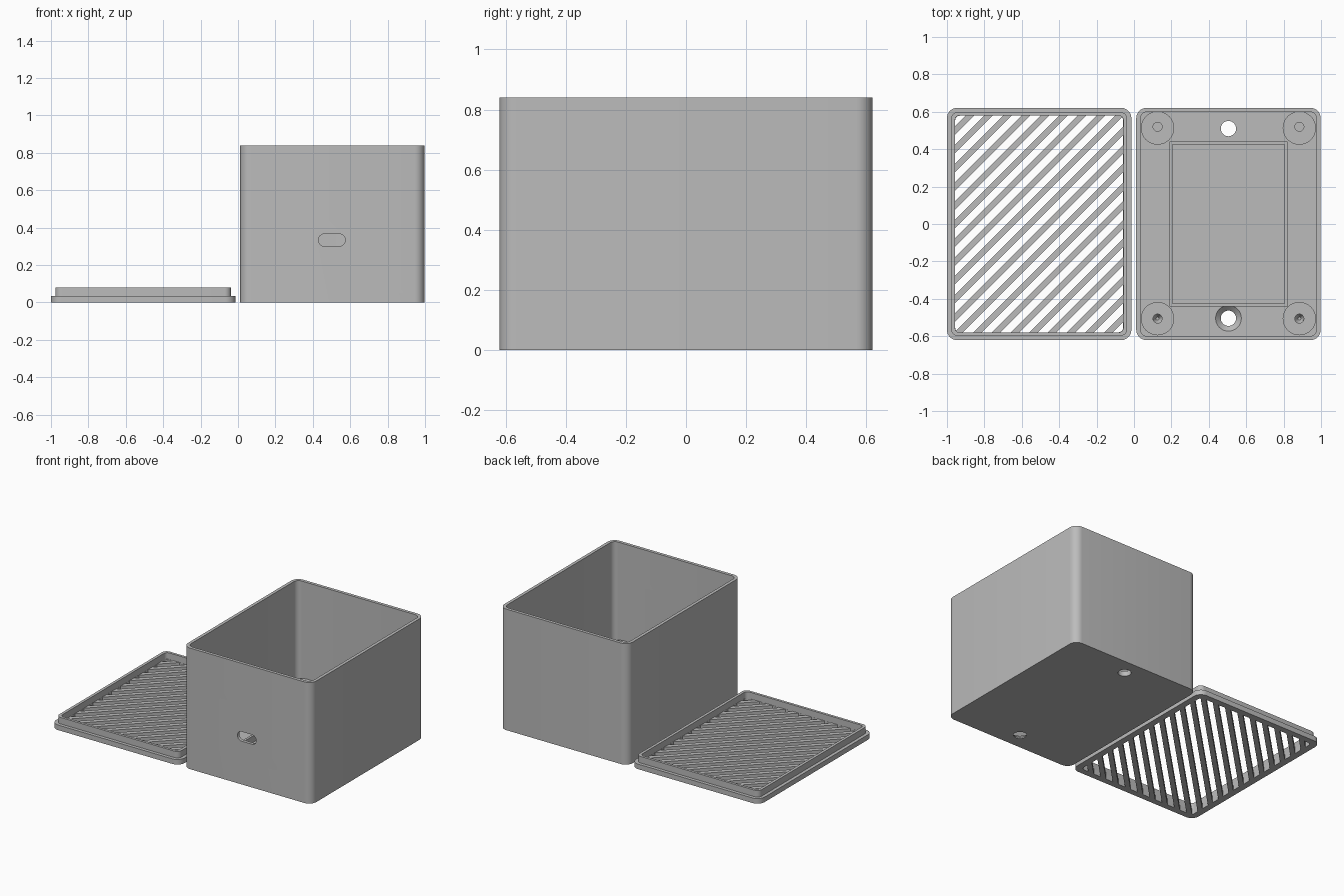
import bpy, bmesh, math
from mathutils import Matrix, Vector

if "Cube" in bpy.data.objects:
    bpy.data.objects.remove(bpy.data.objects["Cube"])

grey = bpy.data.materials.new("light grey plastic")
grey.diffuse_color = (0.5, 0.5, 0.5, 1)
grey.use_nodes = True
grey.node_tree.nodes["Principled BSDF"].inputs["Base Color"].default_value = grey.diffuse_color


def add(name, bm):
    bmesh.ops.recalc_face_normals(bm, faces=bm.faces[:])
    me = bpy.data.meshes.new(name)
    bm.to_mesh(me)
    bm.free()
    ob = bpy.data.objects.new(name, me)
    bpy.context.collection.objects.link(ob)
    me.materials.append(grey)
    return ob


def prism(name, pts, z0, z1):
    bm = bmesh.new()
    f = bm.faces.new([bm.verts.new((x, y, z0)) for x, y in pts])
    r = bmesh.ops.extrude_face_region(bm, geom=[f])
    top = [v for v in r["geom"] if isinstance(v, bmesh.types.BMVert)]
    bmesh.ops.translate(bm, verts=top, vec=(0, 0, z1 - z0))
    return add(name, bm)


def rounded(cx, cy, hx, hy, r, n=8):
    pts = []
    for q, (sx, sy) in enumerate([(1, 1), (-1, 1), (-1, -1), (1, -1)]):
        for i in range(n + 1):
            a = math.pi / 2 * (q + i / n)
            pts.append((cx + sx * (hx - r) + r * math.cos(a),
                        cy + sy * (hy - r) + r * math.sin(a)))
    return pts


def cone(name, x, y, z0, z1, r0, r1, n=32):
    bm = bmesh.new()
    bmesh.ops.create_cone(bm, cap_ends=True, segments=n, radius1=r0, radius2=r1,
                          depth=z1 - z0, matrix=Matrix.Translation((x, y, (z0 + z1) / 2)))
    return add(name, bm)


def combine(ob, other, op="DIFFERENCE"):
    m = ob.modifiers.new("cut", "BOOLEAN")
    m.operation, m.object, m.solver = op, other, "EXACT"
    bpy.context.view_layer.objects.active = ob
    bpy.ops.object.modifier_apply(modifier=m.name)
    bpy.data.objects.remove(other)


def smooth(ob):
    bpy.ops.object.select_all(action="DESELECT")
    ob.select_set(True)
    bpy.context.view_layer.objects.active = ob
    bpy.ops.object.shade_smooth_by_angle(angle=math.radians(30))


# Box shell
CX, HX, HY, FLOOR, H = 0.505, 0.493, 0.621, 0.035, 0.84
box = prism("box", rounded(CX, 0, HX, HY, 0.055), 0, H)
combine(box, prism("cavity", rounded(CX, 0, HX - 0.022, HY - 0.022, 0.035), FLOOR, H + 0.1))

# Corner standoffs: flat-bottomed holes at the back, drilled points at the front
for sx in (-1, 1):
    x = CX + sx * 0.379
    for y, hy in ((0.513, 0.52), (-0.506, -0.506)):
        post = cone("standoff", x, y, FLOOR - 0.01, 0.17, 0.089, 0.089)
        combine(post, cone("hole", x, hy, 0.09, 0.2, 0.024, 0.024))
        if y < 0:
            combine(post, cone("tip", x, hy, 0.06, 0.0901, 0.008, 0.0239))
        smooth(post)

# Mounting holes in the floor, the front one countersunk
for y in (0.51, -0.504):
    combine(box, cone("screw_hole", CX, y, -0.1, 0.1, 0.041, 0.041))
combine(box, cone("countersink", CX, -0.504, 0.008, FLOOR + 0.001, 0.041, 0.07))

# Cable slot in the front wall
slot = prism("slot", rounded(0, 0, 0.072, 0.033, 0.0329), -0.1, 0.1)
slot.data.transform(Matrix.Translation((0.502, -HY, 0.333)) @ Matrix.Rotation(math.pi / 2, 4, "X"))
combine(box, slot)
smooth(box)

# Low ridge framing the tray on the floor
tray = prism("tray_ridge", [(0.19, -0.44), (0.82, -0.44), (0.82, 0.442), (0.19, 0.442)], FLOOR - 0.01, 0.08)
combine(tray, prism("tray_gap", [(0.206, -0.424), (0.804, -0.424), (0.804, 0.426), (0.206, 0.426)], 0, 0.2))

# Lid: plate with a raised lip
LX = -0.507
lid = prism("lid", rounded(LX, 0, HX, HY, 0.055), 0, 0.035)
combine(lid, prism("lip", rounded(LX, 0, HX - 0.023, HY - 0.023, 0.035), 0.02, 0.08), "UNION")
combine(lid, prism("lip_gap", rounded(LX, 0, 0.45, 0.58, 0.025), 0.035, 0.2))

# Diagonal vent slits, trimmed to the lip opening
PITCH, GAP = 0.0707, 0.0385
bm = bmesh.new()
for i in range(-13, 14):
    mat = (Matrix.Translation((LX, 0, 0)) @ Matrix.Rotation(math.pi / 4, 4, "Z")
           @ Matrix.Translation((0, i * PITCH, 0)) @ Matrix.Diagonal((4, GAP, 0.3, 1)))
    bmesh.ops.create_cube(bm, size=1, matrix=mat)
slits = add("slits", bm)
combine(slits, prism("opening", rounded(LX, 0, 0.449, 0.579, 0.025), -0.05, 0.1), "INTERSECT")
combine(lid, slits)
smooth(lid)
